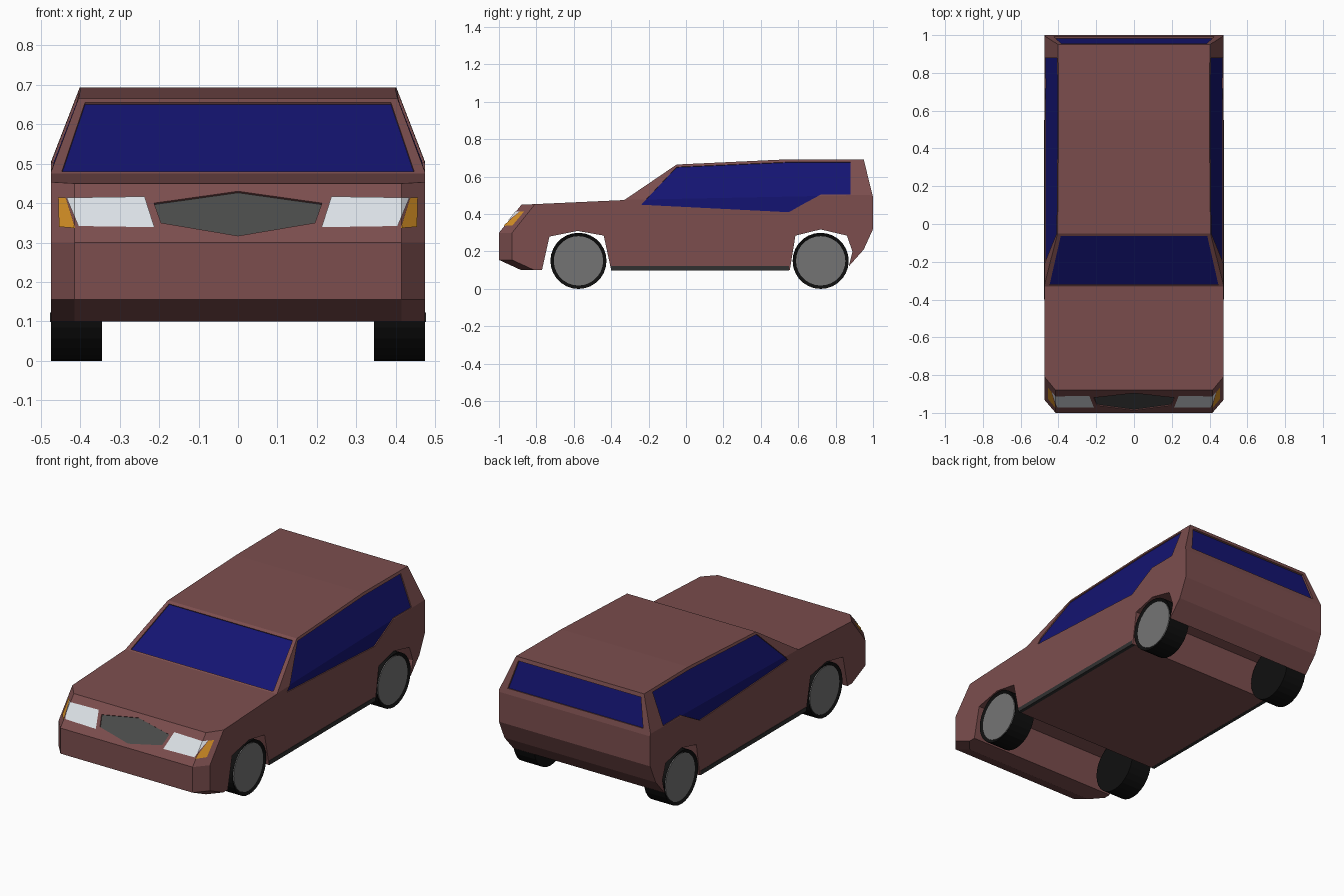
import bpy, bmesh, math
from mathutils import Vector, Matrix

if "Cube" in bpy.data.objects:
    bpy.data.objects.remove(bpy.data.objects["Cube"])


def material(name, rgb):
    m = bpy.data.materials.new(name)
    m.diffuse_color = (*rgb, 1)
    m.use_nodes = True
    m.node_tree.nodes["Principled BSDF"].inputs["Base Color"].default_value = m.diffuse_color
    return m


PAINT = material("paint", (0.20, 0.076, 0.076))
GLASS = material("glass", (0.007, 0.007, 0.168))
RUBBER = material("rubber", (0.005, 0.005, 0.005))
TRIM = material("trim", (0.03, 0.03, 0.03))
DARK = material("dark_grey", (0.068, 0.07, 0.068))
HUB = material("hub_grey", (0.175, 0.175, 0.175))
LAMP = material("lamp", (0.72, 0.76, 0.80))
AMBER = material("amber", (0.64, 0.27, 0.018))


def finish(name, bm, mat, mirror=False):
    me = bpy.data.meshes.new(name)
    bm.to_mesh(me)
    bm.free()
    me.materials.append(mat)
    ob = bpy.data.objects.new(name, me)
    bpy.context.collection.objects.link(ob)
    if mirror:
        ob.modifiers.new("mirror", 'MIRROR')
    return ob


def slice_off(bm, co, no):
    """Cut away everything on the normal side and cap the cut."""
    r = bmesh.ops.bisect_plane(bm, geom=bm.verts[:] + bm.edges[:] + bm.faces[:], dist=1e-5,
                               plane_co=co, plane_no=no, clear_outer=True)
    edges = [e for e in r["geom_cut"] if isinstance(e, bmesh.types.BMEdge) and e.is_boundary]
    bmesh.ops.holes_fill(bm, edges=edges, sides=0)


def patch(name, pts, to3d, out, mat, bend=None, mirror=False, recess=0):
    """Outline, folded along an optional line, laid on the body or recessed into it."""
    bm = bmesh.new()
    f = bm.faces.new([bm.verts.new((u, v, 0)) for u, v in pts])
    if bend:
        bmesh.ops.bisect_plane(bm, geom=bm.verts[:] + bm.edges[:] + [f], dist=1e-5,
                               plane_co=(*bend[0], 0), plane_no=(*bend[1], 0))
    for v in bm.verts:
        v.co = to3d(v.co.x, v.co.y)
    bm.normal_update()
    out = Vector(out).normalized()
    for f in bm.faces:
        if f.normal.dot(out) < 0:
            f.normal_flip()
    if recess:
        # Hidden cutter that sinks a pocket into the body
        cutter = finish(name + "_cutter", bm.copy(), mat, mirror)
        solid = cutter.modifiers.new("thick", 'SOLIDIFY')
        solid.thickness, solid.offset = 2 * recess, 0
        cutter.hide_render = True
        cutter.display_type = 'WIRE'
        cut = body.modifiers.new(name, 'BOOLEAN')
        cut.operation, cut.solver, cut.object = 'DIFFERENCE', 'EXACT', cutter
    shift = 0.002 - recess if recess else 0.003
    bmesh.ops.translate(bm, verts=bm.verts[:], vec=out * shift)
    return finish(name, bm, mat, mirror)


# Surface formulas shared by the body and the parts laid on it
W = 0.475
LEAN = 0.075 / 0.195


def belt(y):
    return 0.477 + 0.02 * (y + 0.33)


def side_x(y, z):
    return W - LEAN * max(0, z - belt(y))


def nose_y(x, z):
    return -1 + 0.8 * max(0, z - 0.30) + 1.167 * max(0, abs(x) - 0.415)


# Body: side profile with wheel arches, extruded, then tapered by plane cuts
profile = [(-1, .155), (-1, .30), (-.88, .45), (-.33, .475), (-.05, .665), (.55, .693),
           (.95, .693), (1, .49), (1, .32), (.95, .21), (.87, .12),
           (.89, .20), (.86, .285), (.72, .318), (.585, .285), (.555, .10),
           (-.40, .10), (-.44, .285), (-.58, .31), (-.73, .28), (-.77, .10), (-.88, .10)]
bm = bmesh.new()
face = bm.faces.new([bm.verts.new((-W, y, z)) for y, z in profile])
ext = bmesh.ops.extrude_face_region(bm, geom=[face])
bmesh.ops.translate(bm, vec=(2 * W, 0, 0),
                    verts=[v for v in ext["geom"] if isinstance(v, bmesh.types.BMVert)])
bmesh.ops.recalc_face_normals(bm, faces=bm.faces)
for s in (-1, 1):
    slice_off(bm, (s * W, -.33, belt(-.33)), (s, -.02 * LEAN, LEAN))
    slice_off(bm, (s * .415, -1, .30), (s * 1.167, -1, 0))
    slice_off(bm, (s * .415, -1, .30), (s * 1.167, -1, 0.8))
    slice_off(bm, (s * .415, -1, .155), (s * 1.167, -1, -2.18))
bmesh.ops.recalc_face_normals(bm, faces=bm.faces)
body = finish("body", bm, PAINT)

# Windows, set slightly into the body
patch("windshield", [(-.447, .480), (.447, .480), (.388, .655), (-.388, .655)],
      lambda x, z: (x, -.33 + (z - .475) * .28 / .19, z), (0, -.19, .28), GLASS, recess=.008)
patch("rear_window", [(-.425, .52), (.425, .52), (.385, .672), (-.385, .672)],
      lambda x, z: (x, 1 - (z - .49) * .05 / .203, z), (0, 1, .246), GLASS, recess=.012)
patch("side_window", [(-.24, .45), (-.05, .652), (.55, .678), (.88, .678),
                      (.88, .504), (.72, .504), (.55, .41)],
      lambda y, z: (side_x(y, z), y, z), (1, 0, .2), GLASS,
      bend=((-.33, .477), (-.02, 1)), mirror=True, recess=.008)


# Lamps and grille on the sloping nose
def on_nose(x, z):
    return x, nose_y(x, z), z


patch("headlight", [(.212, .337), (.405, .340), (.435, .412), (.237, .415)],
      on_nose, (0, -1, .8), LAMP, bend=((.415, 0), (1, 0)), mirror=True)
patch("indicator", [(.412, .335), (.453, .338), (.455, .412), (.436, .412)],
      on_nose, (.5, -1, .8), AMBER, bend=((.415, 0), (1, 0)), mirror=True)
patch("grille", [(0, .317), (.195, .35), (.213, .40), (0, .43), (-.213, .40), (-.195, .35)],
      on_nose, (0, -1, .8), DARK, recess=.008)

# Sill strips along the lower sides
bm = bmesh.new()
bmesh.ops.create_cube(bm, size=1, matrix=Matrix.Translation((.467, .075, .111))
                      @ Matrix.Diagonal((.02, .95, .024, 1)))
finish("sill_strip", bm, TRIM, mirror=True)


def cylinder(name, r, depth, x, y, mat, lip=None):
    bm = bmesh.new()
    bmesh.ops.create_cone(bm, cap_ends=True, segments=28, radius1=r, radius2=r, depth=depth,
                          matrix=Matrix.Translation((x, y, .15)) @ Matrix.Rotation(math.pi / 2, 4, 'Y'))
    if lip:
        # Recessed outer face leaving a thin tyre ring
        bm.normal_update()
        cap = [f for f in bm.faces if f.normal.x > .9]
        bmesh.ops.inset_region(bm, faces=cap, thickness=lip, depth=0)
        bmesh.ops.translate(bm, verts=cap[0].verts[:], vec=(-.012, 0, 0))
    return finish(name, bm, mat, mirror=True)


# Wheels: mirrored left and right
for label, y in (("front", -.575), ("rear", .72)):
    cylinder(label + "_tyre", .15, .13, .41, y, RUBBER, lip=.018)
    cylinder(label + "_hub", .132, .01, .463, y, HUB)
